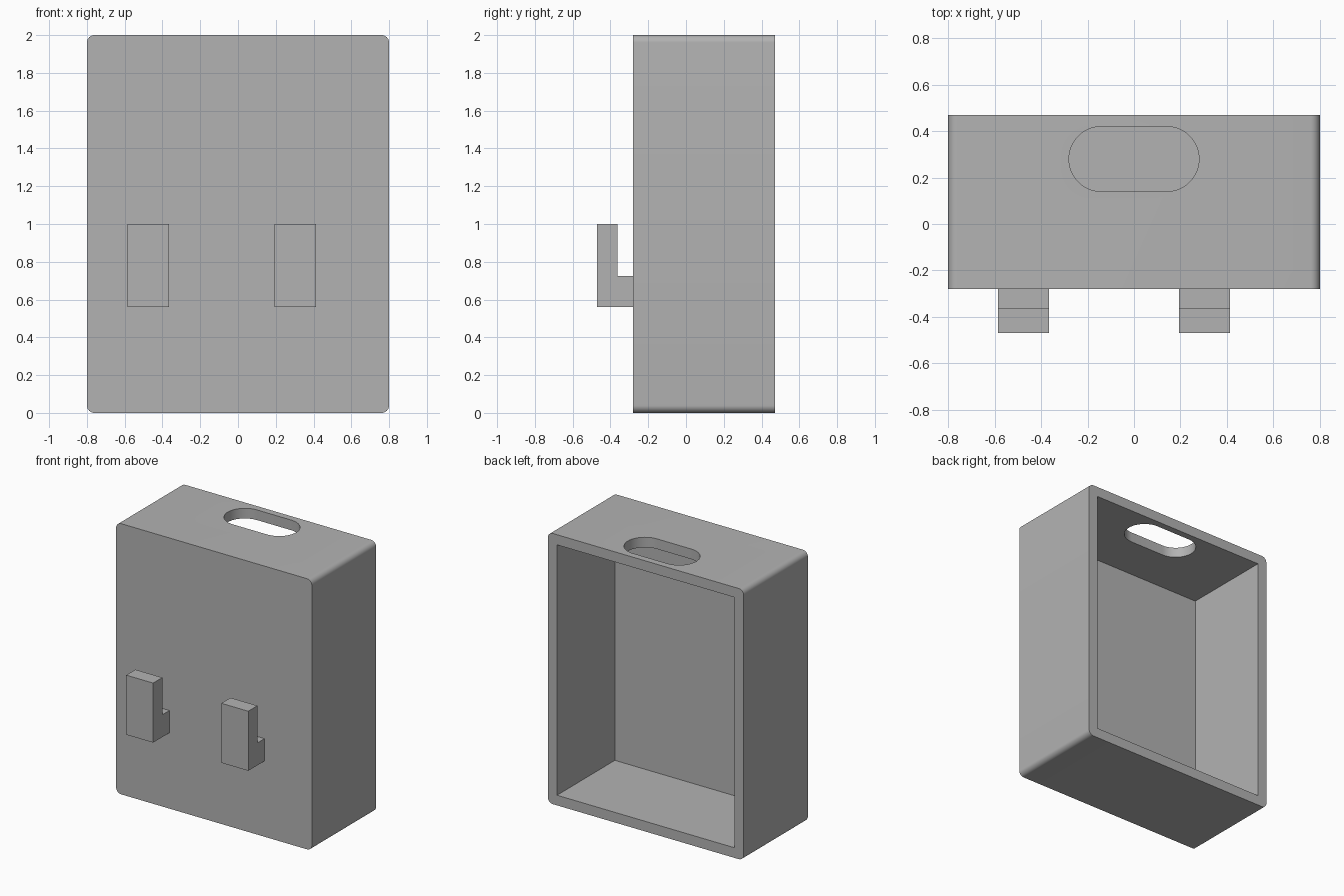
import bpy, bmesh
from math import sin, cos, pi, radians
from mathutils import Vector

cube = bpy.data.objects.get("Cube")
if cube:
    bpy.data.objects.remove(cube)

grey = bpy.data.materials.new("plain_grey")
grey.use_nodes = True
grey.diffuse_color = (0.45, 0.45, 0.45, 1)
grey.node_tree.nodes["Principled BSDF"].inputs["Base Color"].default_value = grey.diffuse_color


def rounded(w, h, r, steps):
    """Outline of a w by h rectangle with rounded corners, about the origin."""
    pts = []
    for i, (sx, sy) in enumerate([(1, 1), (-1, 1), (-1, -1), (1, -1)]):
        for k in range(steps + 1):
            a = (i + k / steps) * pi / 2
            pts.append((sx * (w / 2 - r) + r * cos(a), sy * (h / 2 - r) + r * sin(a)))
    return [p for i, p in enumerate(pts)
            if (Vector(p) - Vector(pts[i - 1])).length > 1e-5]


def extrude(name, points, vector):
    """Solid made by sweeping a closed 3D outline along a vector."""
    bm = bmesh.new()
    face = bm.faces.new([bm.verts.new(p) for p in points])
    swept = bmesh.ops.extrude_face_region(bm, geom=[face], use_keep_orig=True)["geom"]
    bmesh.ops.translate(bm, vec=vector,
                        verts=[g for g in swept if isinstance(g, bmesh.types.BMVert)])
    bmesh.ops.recalc_face_normals(bm, faces=bm.faces)
    mesh = bpy.data.meshes.new(name)
    bm.to_mesh(mesh)
    bm.free()
    mesh.materials.append(grey)
    obj = bpy.data.objects.new(name, mesh)
    bpy.context.collection.objects.link(obj)
    return obj


def activate(obj):
    bpy.ops.object.select_all(action="DESELECT")
    obj.select_set(True)
    bpy.context.view_layer.objects.active = obj


def cut(obj, cutter):
    activate(obj)
    mod = obj.modifiers.new("cut", "BOOLEAN")
    mod.operation, mod.solver, mod.object = "DIFFERENCE", "EXACT", cutter
    bpy.ops.object.modifier_apply(modifier=mod.name)
    bpy.data.objects.remove(cutter)


# Box body with rounded long edges, standing upright
front, back, wall = -0.28, 0.47, 0.075
body = extrude("box_body", [(x, front, z + 1) for x, z in rounded(1.6, 2, 0.04, 8)],
               (0, back - front, 0))

# Hollow interior, open at the back
inside = [(sx * (0.8 - wall), front + wall, 1 + sz * (1 - wall))
          for sx, sz in [(1, 1), (-1, 1), (-1, -1), (1, -1)]]
cut(body, extrude("interior_cutter", inside, (0, 1, 0)))

# Handle slot through the top wall
slot = [(x, y + 0.28, 1.8) for x, y in rounded(0.56, 0.28, 0.14, 12)]
cut(body, extrude("slot_cutter", slot, (0, 0, 0.4)))
activate(body)
bpy.ops.object.shade_smooth_by_angle(angle=radians(30))

# Two L-shaped hooks on the front
hook = [(front, 0.56), (-0.47, 0.56), (-0.47, 1), (-0.363, 1), (-0.363, 0.725), (front, 0.725)]
for name, x in (("right_hook", -0.585), ("left_hook", 0.193)):
    extrude(name, [(x, y, z) for y, z in hook], (0.22, 0, 0))
